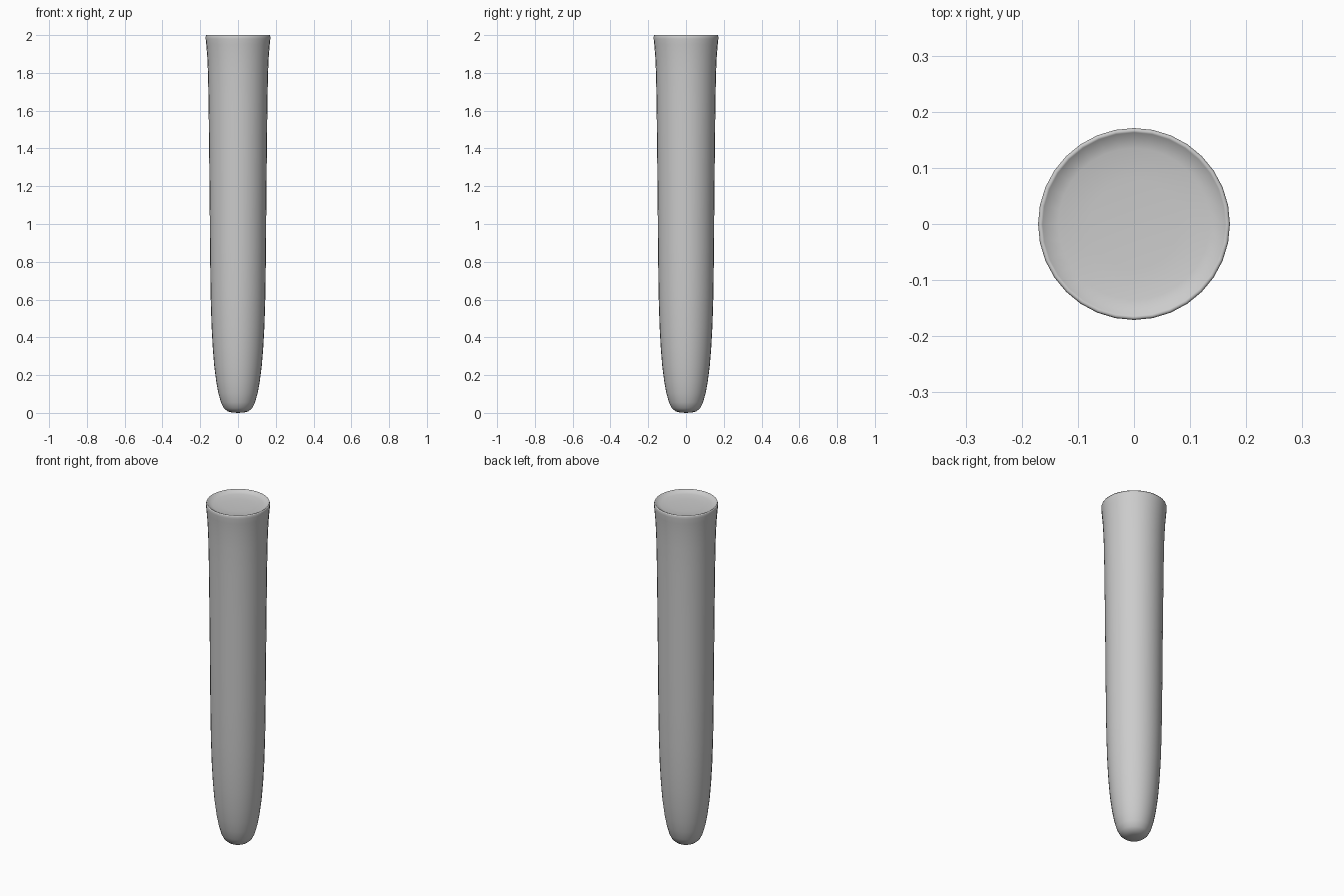
import bpy, bmesh, math

if "Cube" in bpy.data.objects:
    bpy.data.objects.remove(bpy.data.objects["Cube"])

# Half profile (radius, height), from the bottom pole up the wall, over the rim into a shallow dish
PROFILE = [
    (0.0, 0.0), (0.03, 0.002), (0.055, 0.008), (0.075, 0.025), (0.09, 0.055),
    (0.104, 0.105), (0.115, 0.165), (0.126, 0.25), (0.134, 0.35), (0.14, 0.46),
    (0.145, 0.62), (0.148, 0.85), (0.15, 1.1), (0.153, 1.4), (0.156, 1.65),
    (0.159, 1.8), (0.163, 1.89), (0.168, 1.95), (0.171, 1.98), (0.171, 1.993),
    (0.168, 2.0), (0.163, 1.997), (0.155, 1.99), (0.135, 1.985), (0.08, 1.981),
    (0.0, 1.98),
]
SIDES = 32


def lathe(name, profile, sides):
    bm = bmesh.new()
    verts = [bm.verts.new((r, 0, z)) for r, z in profile]
    edges = [bm.edges.new(pair) for pair in zip(verts, verts[1:])]
    bmesh.ops.spin(bm, geom=verts + edges, cent=(0, 0, 0), axis=(0, 0, 1),
                   angle=math.tau, steps=sides, use_duplicate=False)
    bmesh.ops.remove_doubles(bm, verts=bm.verts, dist=0.0001)
    bmesh.ops.recalc_face_normals(bm, faces=bm.faces)
    for face in bm.faces:
        face.smooth = True
    mesh = bpy.data.meshes.new(name)
    bm.to_mesh(mesh)
    bm.free()
    obj = bpy.data.objects.new(name, mesh)
    bpy.context.collection.objects.link(obj)
    return obj


# Tapered rod with a rounded foot and a flared, gently dished top
lathe("tapered_rod", PROFILE, SIDES)
